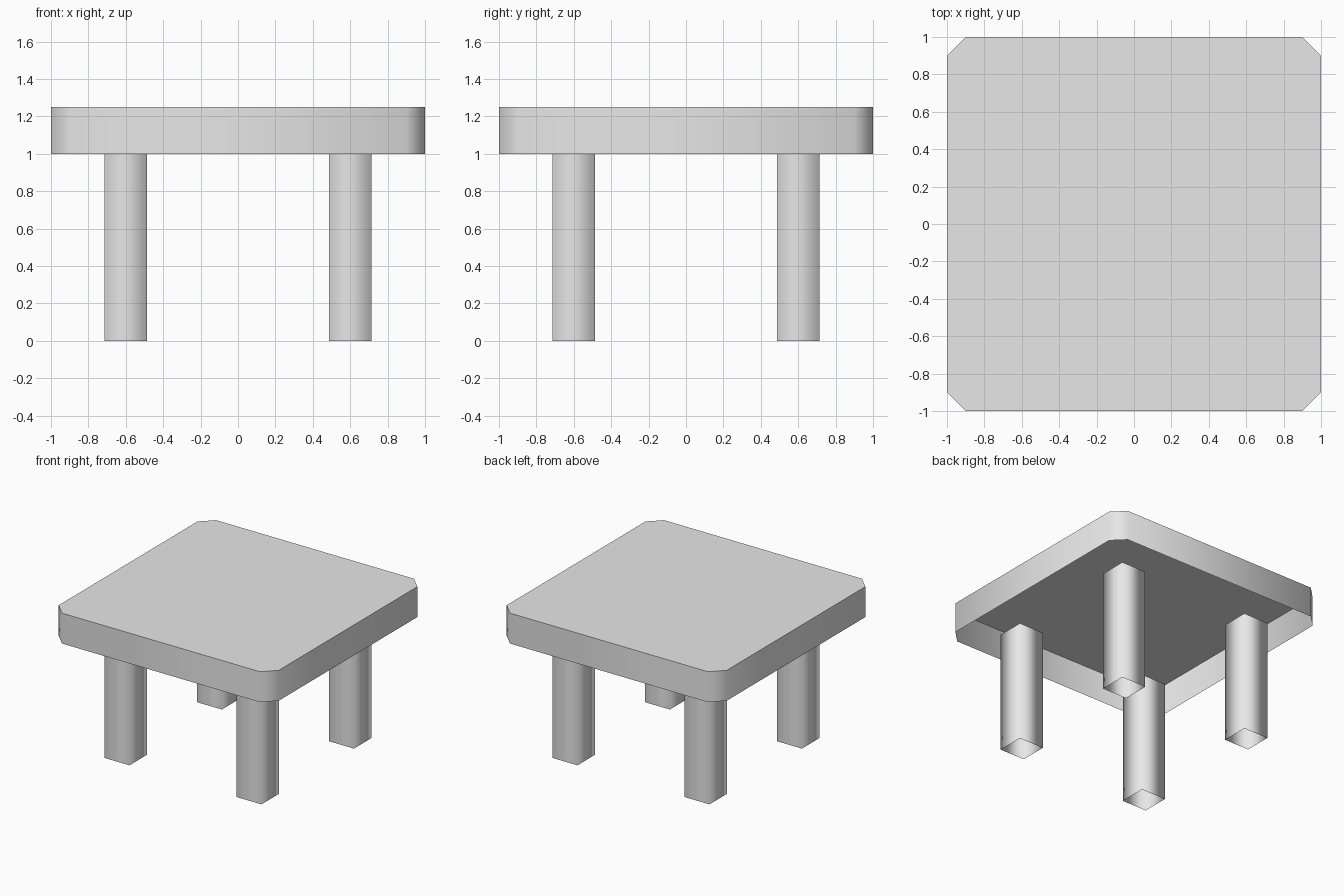
import bpy
import bmesh

cube = bpy.data.objects.get("Cube")
if cube:
    bpy.data.objects.remove(cube, do_unlink=True)

# One plain grey for the whole table
grey = bpy.data.materials.new("light_grey")
grey.use_nodes = True
grey.diffuse_color = (0.8, 0.8, 0.8, 1)
grey.node_tree.nodes["Principled BSDF"].inputs["Base Color"].default_value = grey.diffuse_color


def square_profile(half, cut=0.0):
    """Counter-clockwise square outline, corners optionally cut at 45 degrees."""
    points = []
    for sx, sy in ((1, 1), (-1, 1), (-1, -1), (1, -1)):
        if not cut:
            points.append((sx * half, sy * half))
            continue
        pair = [(sx * half, sy * (half - cut)), (sx * (half - cut), sy * half)]
        points += pair if sx * sy > 0 else pair[::-1]
    return points


def open_shell(name, profile, height, location):
    """Thin walls with a closed top and an open bottom."""
    bm = bmesh.new()
    low = [bm.verts.new((x, y, 0)) for x, y in profile]
    high = [bm.verts.new((x, y, height)) for x, y in profile]
    count = len(profile)
    for i in range(count):
        j = (i + 1) % count
        bm.faces.new((low[i], low[j], high[j], high[i])).smooth = True
    # Flat top with a crisp rim; the walls shade round as one surface
    top = bm.faces.new(high)
    for edge in top.edges:
        edge.smooth = False
    mesh = bpy.data.meshes.new(name)
    bm.to_mesh(mesh)
    bm.free()
    mesh.materials.append(grey)
    obj = bpy.data.objects.new(name, mesh)
    obj.location = location
    bpy.context.collection.objects.link(obj)
    return obj


# Table top: hollow slab with cut corners
open_shell("table_top", square_profile(1.0, 0.1), 0.25, (0, 0, 1.0))

# Four hollow square legs
for side, sx in (("left", 1), ("right", -1)):
    for end, sy in (("front", -1), ("back", 1)):
        open_shell(f"{end}_{side}_leg", square_profile(0.1125), 1.0, (sx * 0.6, sy * 0.6, 0))
